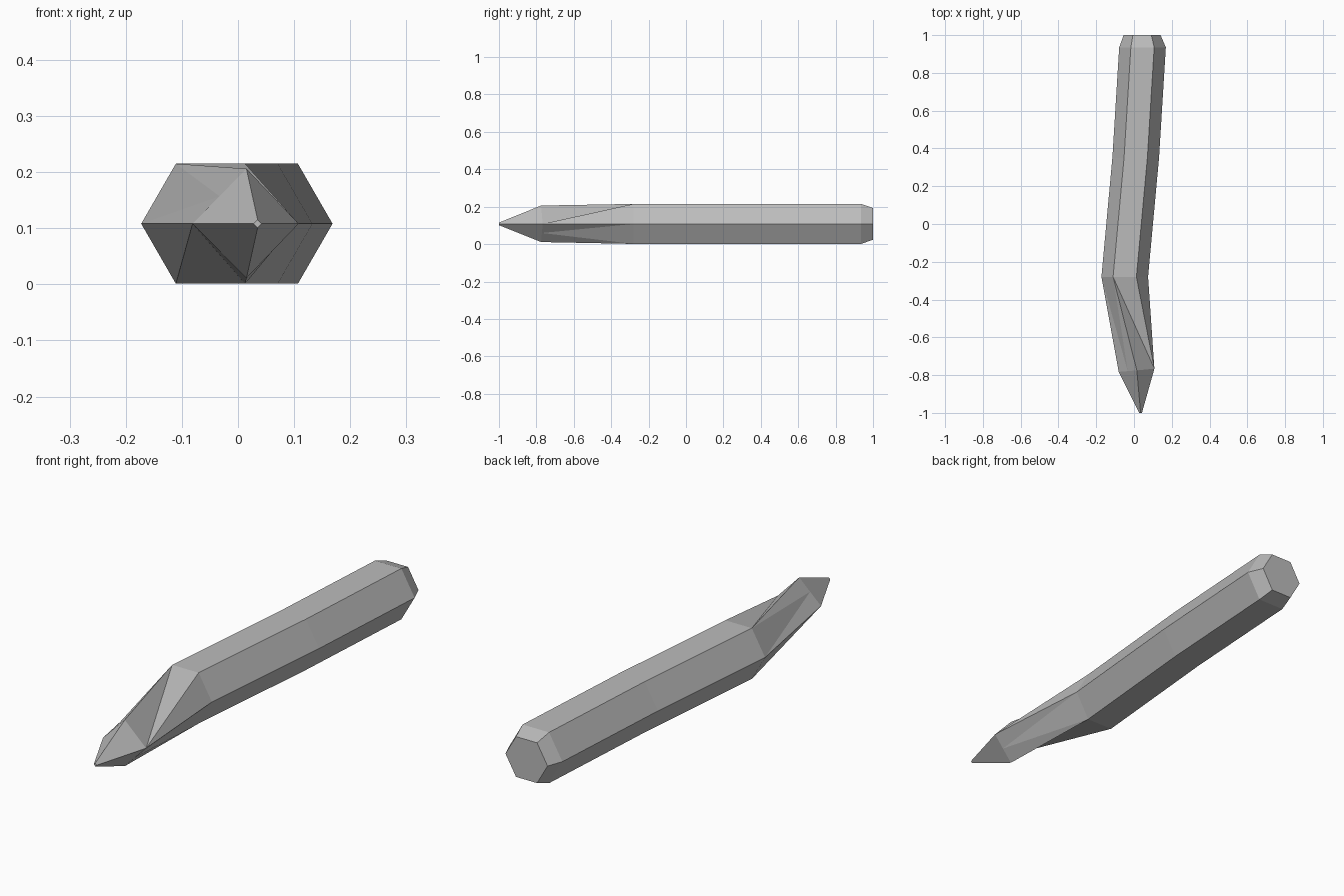
import bpy, bmesh
from math import cos, sin, radians

if "Cube" in bpy.data.objects:
    bpy.data.objects.remove(bpy.data.objects["Cube"])

MID = 0.108  # height of the centre line

grey = bpy.data.materials.new("stone_grey")
grey.use_nodes = True
colour = (0.5, 0.5, 0.5, 1)
grey.diffuse_color = colour
grey.node_tree.nodes["Principled BSDF"].inputs["Base Color"].default_value = colour

bm = bmesh.new()


def hex_ring(x, y, r):
    """Six points, clockwise from the upper left as seen from the front."""
    angles = (120, 60, 0, -60, -120, 180)
    return [bm.verts.new((x + r * cos(radians(a)), y, MID + r * sin(radians(a)))) for a in angles]


def twisted_diamond(top, right, bottom, left):
    """Diamond with extra points on two sides; each corner is one step round from the hexagon's."""
    def between(a, b):
        return [(p + q) / 2 for p, q in zip(a, b)]
    points = (top, right, between(right, bottom), bottom, left, between(left, top))
    return [bm.verts.new(p) for p in points]


def bridge(a, b):
    for i in range(6):
        j = (i + 1) % 6
        bm.faces.new((a[i], a[j], b[j], b[i]))


# Hexagonal shaft with a slight bend and a chamfered butt
shaft = [hex_ring(*ring) for ring in (
    (0.043, 1.0, 0.098), (0.045, 0.935, 0.1235), (0.009, 0.35, 0.1235), (-0.049, -0.28, 0.1235))]
for a, b in zip(shaft, shaft[1:]):
    bridge(a, b)
bm.faces.new(shaft[0])

# Twisted neck from the hexagon to the diamond
neck = twisted_diamond((0.015, -0.775, 0.206), (0.108, -0.766, MID),
                       (0.015, -0.775, 0.011), (-0.081, -0.783, MID))
last = shaft[-1]
for i in range(6):
    j = (i + 1) % 6
    if i in (0, 3):
        tris = ((last[i], last[j], neck[j]), (last[i], neck[j], neck[i]))
    else:
        tris = ((last[i], last[j], neck[i]), (last[j], neck[j], neck[i]))
    for tri in tris:
        bm.faces.new(tri)

# Point with a tiny blunt end
r = 0.007
tip = twisted_diamond((0.035, -1, MID + r), (0.035 + r, -1, MID),
                      (0.035, -1, MID - r), (0.035 - r, -1, MID))
bridge(neck, tip)
bm.faces.new(tip)

bmesh.ops.recalc_face_normals(bm, faces=bm.faces)
mesh = bpy.data.meshes.new("pointed_rod")
bm.to_mesh(mesh)
bm.free()
mesh.materials.append(grey)
rod = bpy.data.objects.new("pointed_rod", mesh)
bpy.context.collection.objects.link(rod)
